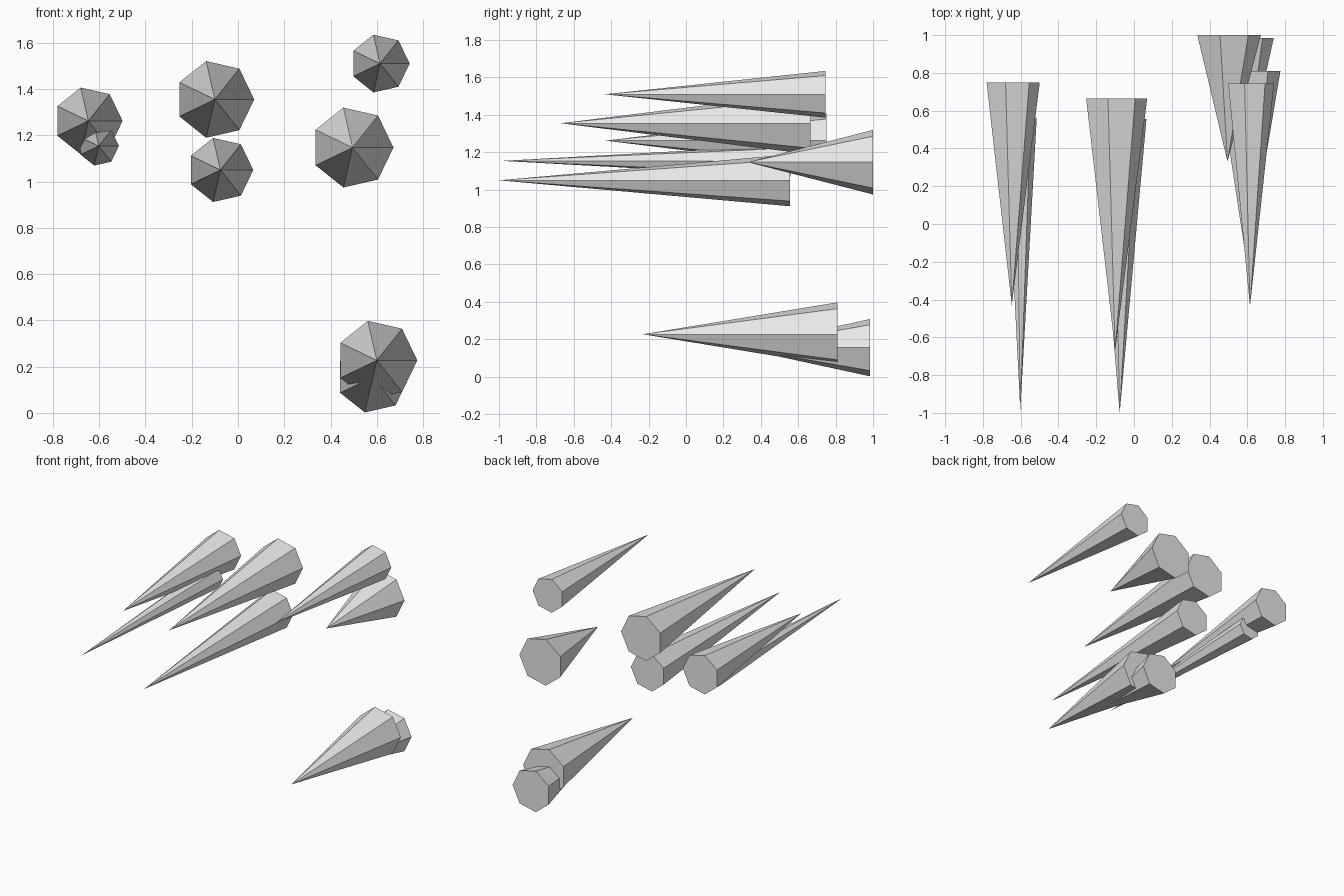
import bpy
from math import pi

cube = bpy.data.objects.get("Cube")
if cube:
    bpy.data.objects.remove(cube, do_unlink=True)

# One plain grey for every spike
grey = bpy.data.materials.new("light_grey")
grey.use_nodes = True
COLOUR = (0.8, 0.8, 0.8, 1.0)
grey.diffuse_color = COLOUR
grey.node_tree.nodes["Principled BSDF"].inputs["Base Color"].default_value = COLOUR


def spike(name, x, z, radius, tip, base):
    """Seven-sided cone pointing to -y, with one base corner towards +x."""
    bpy.ops.mesh.primitive_cone_add(
        vertices=7, radius1=radius, radius2=0, depth=base - tip,
        end_fill_type='NGON', location=(x, (tip + base) / 2, z),
        rotation=(pi / 2, pi / 2, 0))
    obj = bpy.context.object
    obj.name = name
    obj.data.materials.append(grey)


# name, x, z, radius, tip y, base y
SPIKES = [
    ("right_upper_spike", -0.647, 1.262, 0.148, -0.43, 0.75),
    ("right_thin_spike", -0.602, 1.154, 0.087, -0.985, 0.56),
    ("middle_upper_spike", -0.10, 1.355, 0.17, -0.67, 0.665),
    ("middle_lower_spike", -0.076, 1.05, 0.142, -1.0, 0.555),
    ("left_top_spike", 0.614, 1.51, 0.128, -0.435, 0.745),
    ("left_short_spike", 0.495, 1.147, 0.177, 0.33, 1.0),
    ("left_bottom_spike", 0.60, 0.227, 0.175, -0.23, 0.81),
    ("left_bottom_rear_spike", 0.583, 0.155, 0.157, 0.28, 0.985),
]
for args in SPIKES:
    spike(*args)
